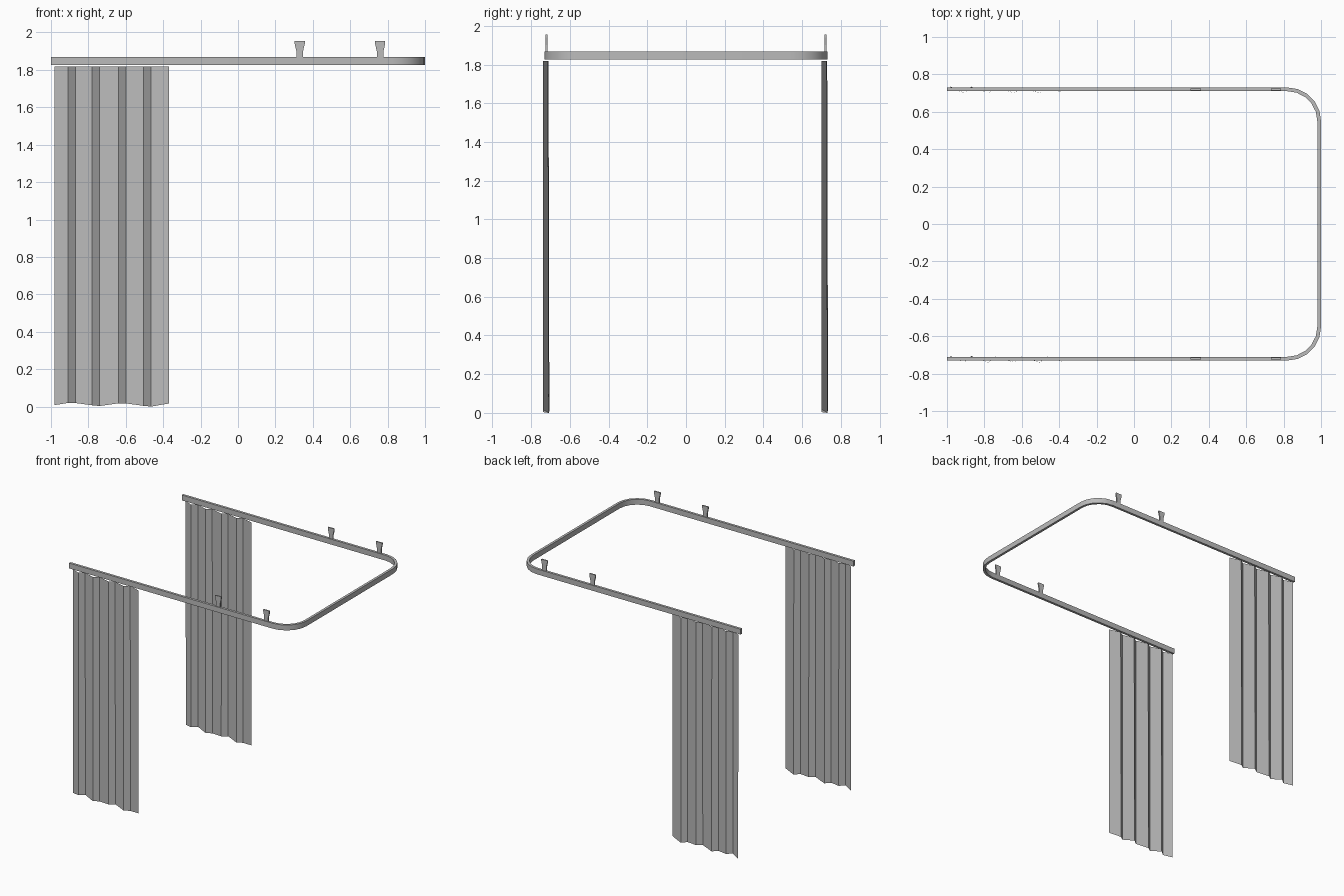
import bpy, bmesh, math

cube = bpy.data.objects.get("Cube")
if cube:
    bpy.data.objects.remove(cube, do_unlink=True)

grey = bpy.data.materials.new("plain_grey")
grey.use_nodes = True
colour = (0.5, 0.5, 0.5, 1)
grey.diffuse_color = colour
grey.node_tree.nodes["Principled BSDF"].inputs["Base Color"].default_value = colour


def finish(name, bm, smooth_angle=None):
    bmesh.ops.recalc_face_normals(bm, faces=bm.faces)
    mesh = bpy.data.meshes.new(name)
    bm.to_mesh(mesh)
    bm.free()
    mesh.materials.append(grey)
    obj = bpy.data.objects.new(name, mesh)
    bpy.context.collection.objects.link(obj)
    if smooth_angle:
        bpy.ops.object.select_all(action="DESELECT")
        obj.select_set(True)
        bpy.context.view_layer.objects.active = obj
        bpy.ops.object.shade_smooth_by_angle(angle=math.radians(smooth_angle))
    return obj


def rail_outline(offset):
    """U-shaped path with rounded corners, pushed outwards by offset."""
    radius = 0.17 + offset
    arc = [math.radians(90 - 90 * i / 5) for i in range(6)]
    back = [(-1, 0.55 + radius)]
    back += [(0.82 + radius * math.cos(a), 0.55 + radius * math.sin(a)) for a in arc]
    return back + [(x, -y) for x, y in reversed(back)]


# Curved ceiling rail: rectangular section swept along the U
RAIL_BOTTOM, RAIL_TOP = 1.825, 1.868
bm = bmesh.new()
sections = []
for outer, inner in zip(rail_outline(0.01), rail_outline(-0.01)):
    sections.append([bm.verts.new((*p, z)) for p, z in (
        (outer, RAIL_BOTTOM), (outer, RAIL_TOP), (inner, RAIL_TOP), (inner, RAIL_BOTTOM))])
for a, b in zip(sections, sections[1:]):
    for i in range(4):
        j = (i + 1) % 4
        bm.faces.new((a[i], a[j], b[j], b[i]))
bm.faces.new(sections[0])
bm.faces.new(sections[-1])
finish("curtain_rail", bm, 35)


# Flared flat hangers above the rail: (half width, height)
HANGER = [(0.018, 1.86), (0.018, 1.90), (0.027, 1.94), (0.027, 1.955)]


def hanger(name, x, y):
    bm = bmesh.new()
    outline = [(x + w, z) for w, z in HANGER] + [(x - w, z) for w, z in reversed(HANGER)]
    face = bm.faces.new([bm.verts.new((px, y - 0.005, pz)) for px, pz in outline])
    extruded = bmesh.ops.extrude_face_region(bm, geom=[face])["geom"]
    moved = [v for v in extruded if isinstance(v, bmesh.types.BMVert)]
    bmesh.ops.translate(bm, verts=moved, vec=(0, 0.01, 0))
    finish(name, bm)


for side, y in (("front", -0.72), ("back", 0.72)):
    for place, x in (("inner", 0.33), ("outer", 0.76)):
        hanger(f"{side}_{place}_hanger", x, y)


# Pleated curtains: (x, depth, hem height) at each fold
FOLDS = [(-0.98, 0.016, 0.008), (-0.91, -0.018, 0.019), (-0.87, 0.016, 0.019),
         (-0.78, -0.018, 0.007), (-0.74, 0.013, 0.003), (-0.64, -0.018, 0.017),
         (-0.60, 0.013, 0.017), (-0.505, -0.018, 0.004), (-0.465, 0.013, 0.0),
         (-0.37, -0.018, 0.016)]


def curtain(name, y):
    bm = bmesh.new()
    pairs = [(bm.verts.new((x, y + d, hem)),
              bm.verts.new((x, y + 0.85 * d - 0.002, 1.818))) for x, d, hem in FOLDS]
    for (a, b), (c, d) in zip(pairs, pairs[1:]):
        bm.faces.new((a, c, d, b))
    finish(name, bm)


curtain("front_curtain", -0.722)
curtain("back_curtain", 0.718)
